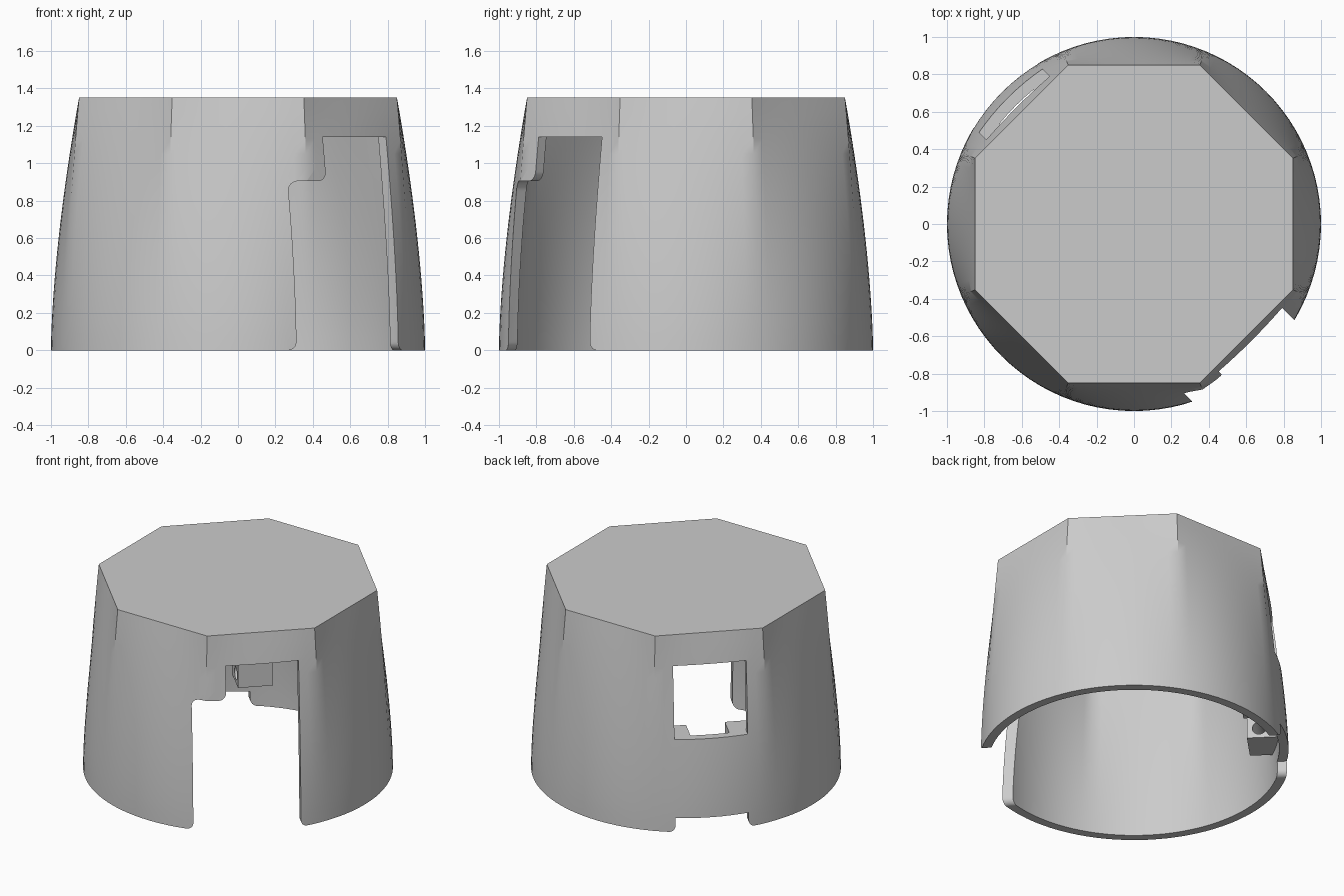
import bpy, bmesh, math
from mathutils import Vector

cube = bpy.data.objects.get("Cube")
if cube:
    bpy.data.objects.remove(cube, do_unlink=True)

HEIGHT, APOTHEM, WALL, SEGS, LEVELS = 1.35, 0.85, 0.06, 96, 18
UP = Vector((0, 0, 1))
SIDE = Vector((1, 1, 0)).normalized()
FRONT = Vector((1, -1, 0)).normalized()
BACK = -FRONT

grey = bpy.data.materials.new("light_grey")
grey.use_nodes = True
grey.diffuse_color = (0.6, 0.6, 0.6, 1)
grey.node_tree.nodes["Principled BSDF"].inputs["Base Color"].default_value = (0.6, 0.6, 0.6, 1)


def make_object(name, bm):
    bmesh.ops.recalc_face_normals(bm, faces=bm.faces)
    mesh = bpy.data.meshes.new(name)
    bm.to_mesh(mesh)
    bm.free()
    mesh.materials.append(grey)
    obj = bpy.data.objects.new(name, mesh)
    bpy.context.scene.collection.objects.link(obj)
    return obj


def radius(angle, z):
    """Circle at the base morphing into an octagon at the top."""
    step = math.pi / 4
    off = (angle + step / 2) % step - step / 2
    return 1 + (APOTHEM / math.cos(off) - 1) * (max(z, 0) / HEIGHT) ** 1.6


def rounded(points):
    """Outline from (u, v, fillet radius) corners, all right-angled."""
    out = []
    for i, (u, v, r) in enumerate(points):
        p = Vector((u, v))
        if not r:
            out.append(p)
            continue
        a = (Vector(points[i - 1][:2]) - p).normalized() * r
        b = (Vector(points[(i + 1) % len(points)][:2]) - p).normalized() * r
        for k in range(7):
            q = math.pi / 2 * k / 6
            out.append(p + a * (1 - math.sin(q)) + b * (1 - math.cos(q)))
    return out


def prism(name, points, lo, hi, u_axis, v_axis, w_axis):
    bm = bmesh.new()
    rings = [[bm.verts.new(u_axis * p[0] + v_axis * p[1] + w_axis * w) for p in points]
             for w in (lo, hi)]
    bm.faces.new(rings[0])
    bm.faces.new(rings[1])
    n = len(points)
    for i in range(n):
        j = (i + 1) % n
        bm.faces.new((rings[0][i], rings[0][j], rings[1][j], rings[1][i]))
    return make_object(name, bm)


def combine(target, tool, operation):
    tool.hide_render = True
    mod = target.modifiers.new("bool", 'BOOLEAN')
    mod.operation, mod.solver, mod.object = operation, 'EXACT', tool
    bpy.ops.object.select_all(action='DESELECT')
    bpy.context.view_layer.objects.active = target
    target.select_set(True)
    bpy.ops.object.modifier_apply(modifier=mod.name)
    bpy.data.objects.remove(tool, do_unlink=True)


# Hollow shell: outer wall up, inner wall up, closed roof on each
bm = bmesh.new()
walls = []
for inset, top in ((0, HEIGHT), (WALL, HEIGHT - WALL)):
    rings = []
    for k in range(LEVELS + 1):
        z = top * k / LEVELS
        ring = []
        for i in range(SEGS):
            a = 2 * math.pi * i / SEGS
            r = radius(a, z) - inset
            ring.append(bm.verts.new((r * math.cos(a), r * math.sin(a), z)))
        rings.append(ring)
    walls.append(rings)
for rings in walls + [[walls[0][0], walls[1][0]]]:
    for low, high in zip(rings, rings[1:]):
        for i in range(SEGS):
            j = (i + 1) % SEGS
            bm.faces.new((low[i], low[j], high[j], high[i]))
for rings in walls:
    bm.faces.new(rings[-1])
shell = make_object("shell", bm)

# Pair of slotted bracket blocks inside the back wall
for s in (1, -1):
    outline = [(s * 0.127, 0.72), (s * 0.357, 0.72), (s * 0.357, 0.872), (s * 0.127, 0.935)]
    block = prism("bracket_block", outline, 0.22, 0.64, SIDE, BACK, UP)
    combine(shell, block, 'UNION')

# Pin hole across both blocks
circle = [(0.80 + 0.045 * math.cos(k * math.pi / 12), 0.29 + 0.045 * math.sin(k * math.pi / 12))
          for k in range(24)]
combine(shell, prism("pin_hole", circle, -0.3, 0.3, BACK, UP, SIDE), 'DIFFERENCE')

# Stepped doorway in the front diagonal
E = -0.001
door = rounded([(-0.56, -0.1, 0), (-0.56, E, 0), (-0.45, E, 0.045), (-0.45, 0.905, 0.05),
                (-0.237, 0.905, 0.05), (-0.237, 1.14, 0), (0.242, 1.14, 0), (0.242, E, 0.045),
                (0.35, E, 0), (0.35, -0.1, 0)])
combine(shell, prism("doorway", door, 0.45, 1.2, SIDE, UP, FRONT), 'DIFFERENCE')

# Square window and shallow foot notch in the back diagonal
window = [(-0.24, 0.641), (0.24, 0.641), (0.24, 1.14), (-0.24, 1.14)]
combine(shell, prism("window", window, 0.6, 1.2, SIDE, UP, BACK), 'DIFFERENCE')
foot = rounded([(-0.35, -0.1, 0), (-0.35, E, 0), (-0.24, E, 0.045), (-0.24, 0.1, 0),
                (0.24, 0.1, 0), (0.24, E, 0.045), (0.35, E, 0), (0.35, -0.1, 0)])
combine(shell, prism("foot_notch", foot, 0.6, 1.2, SIDE, UP, BACK), 'DIFFERENCE')

bpy.ops.object.select_all(action='DESELECT')
shell.select_set(True)
bpy.context.view_layer.objects.active = shell
bpy.ops.object.shade_smooth_by_angle(angle=math.radians(30))
